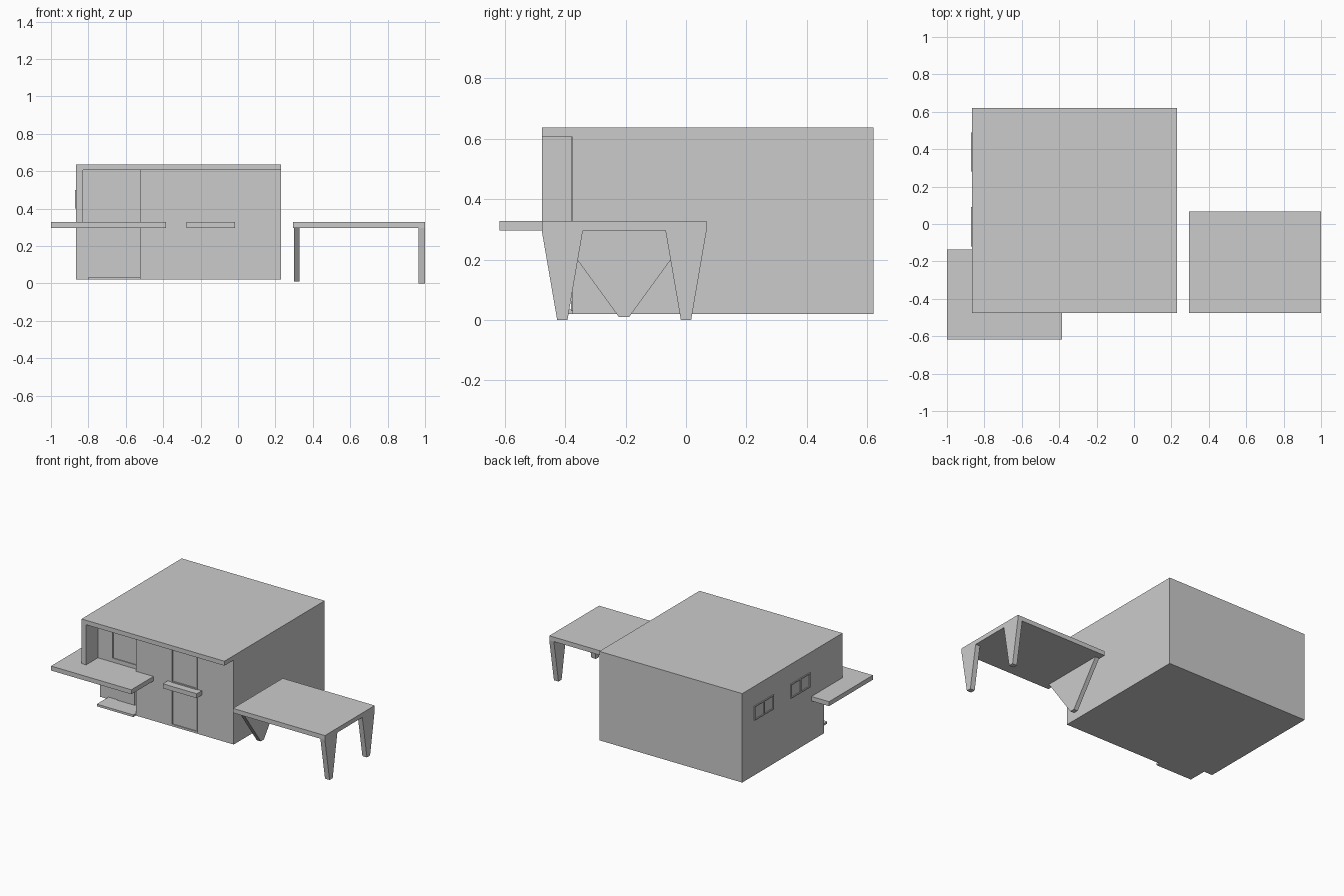
import bpy, bmesh

if "Cube" in bpy.data.objects:
    bpy.data.objects.remove(bpy.data.objects["Cube"])


def prism(name, pts, lo, hi, axis='z', bottom=True, top=True):
    """Extrude a 2D outline along an axis (z: outline in xy, x: outline in yz)."""
    bm = bmesh.new()
    place = (lambda a, b, h: (a, b, h)) if axis == 'z' else (lambda a, b, h: (h, a, b))
    low = [bm.verts.new(place(a, b, lo)) for a, b in pts]
    high = [bm.verts.new(place(a, b, hi)) for a, b in pts]
    n = len(pts)
    for i in range(n):
        j = (i + 1) % n
        bm.faces.new((low[i], low[j], high[j], high[i]))
    if bottom:
        bm.faces.new(low[::-1])
    if top:
        bm.faces.new(high)
    if bottom and top:
        bmesh.ops.recalc_face_normals(bm, faces=bm.faces)
    me = bpy.data.meshes.new(name)
    bm.to_mesh(me)
    bm.free()
    ob = bpy.data.objects.new(name, me)
    bpy.context.collection.objects.link(ob)
    return ob


def box(name, x, y, z, **kw):
    return prism(name, [(x[0], y[0]), (x[1], y[0]), (x[1], y[1]), (x[0], y[1])], *z, **kw)


def frame_front(name, x, z, y, w=0.008, d=0.006):
    """Thin raised frame on a wall facing -y."""
    yy = (y - d, y)
    box(name + "_left", (x[0], x[0] + w), yy, z)
    box(name + "_right", (x[1] - w, x[1]), yy, z)
    box(name + "_top", (x[0] + w, x[1] - w), yy, (z[1] - w, z[1]))
    box(name + "_bottom", (x[0] + w, x[1] - w), yy, (z[0], z[0] + w))


# House: ground floor with recessed entrance, upper floor with side wing wall
L, R, B, F = -0.865, 0.23, 0.62, -0.375
prism("ground_floor", [(L, -0.275), (-0.52, -0.275), (-0.52, F), (R, F), (R, B), (L, B)],
      0.02, 0.31, top=False)
prism("upper_floor", [(L, -0.477), (-0.83, -0.477), (-0.83, -0.348), (-0.52, -0.348),
                      (-0.52, F), (R, F), (R, B), (L, B)],
      0.31, 0.605, bottom=False, top=False)
box("roof", (L, R), (-0.477, B), (0.605, 0.636), bottom=False)
box("eave_soffit", (L, R), (-0.477, -0.348), (0.605, 0.61))

# Balcony wrapping round the front left corner
prism("balcony", [(-1.0, -0.617), (-0.385, -0.617), (-0.385, F), (-0.52, F), (-0.52, -0.275),
                  (L, -0.275), (L, -0.137), (-1.0, -0.137)], 0.296, 0.327)

# Entrance
box("entrance_step", (-0.8, -0.52), (-0.403, -0.275), (0.02, 0.035))
box("front_door", (-0.728, -0.595), (-0.281, -0.275), (0.035, 0.25))

# Front windows and canopy
frame_front("tall_window_upper", (-0.245, -0.046), (0.327, 0.605), F)
frame_front("tall_window_lower", (-0.245, -0.046), (0.03, 0.296), F)
box("window_canopy", (-0.275, -0.015), (-0.43, F), (0.296, 0.327))
frame_front("balcony_window", (-0.72, -0.52), (0.35, 0.605), -0.348)

# Left side windows, two panes each
for k, yc in enumerate((-0.015, 0.385)):
    xx, h, w = (L - 0.006, L), 0.105, 0.008
    for s, off in (("back", h - w / 2), ("mullion", 0), ("front", -h + w / 2)):
        box(f"side_window_{k}_{s}", xx, (yc + off - w / 2, yc + off + w / 2), (0.4, 0.5))
    for s, z0 in (("sill", 0.4), ("head", 0.492)):
        box(f"side_window_{k}_{s}", xx, (yc - h, yc + h), (z0, z0 + w))

# Carport roof, two tapered posts and a triangular support
box("carport_roof", (0.295, 1.0), (-0.477, 0.068), (0.296, 0.327))
for name, c in (("front_post", -0.409), ("back_post", 0.0)):
    prism("carport_" + name, [(c - 0.068, 0.296), (c - 0.017, 0.0), (c + 0.017, 0.0),
                              (c + 0.068, 0.296)], 0.965, 1.0, axis='x')
prism("carport_triangle_support", [(-0.43, 0.296), (-0.222, 0.01), (-0.188, 0.01), (0.02, 0.296)],
      0.3, 0.33, axis='x')
